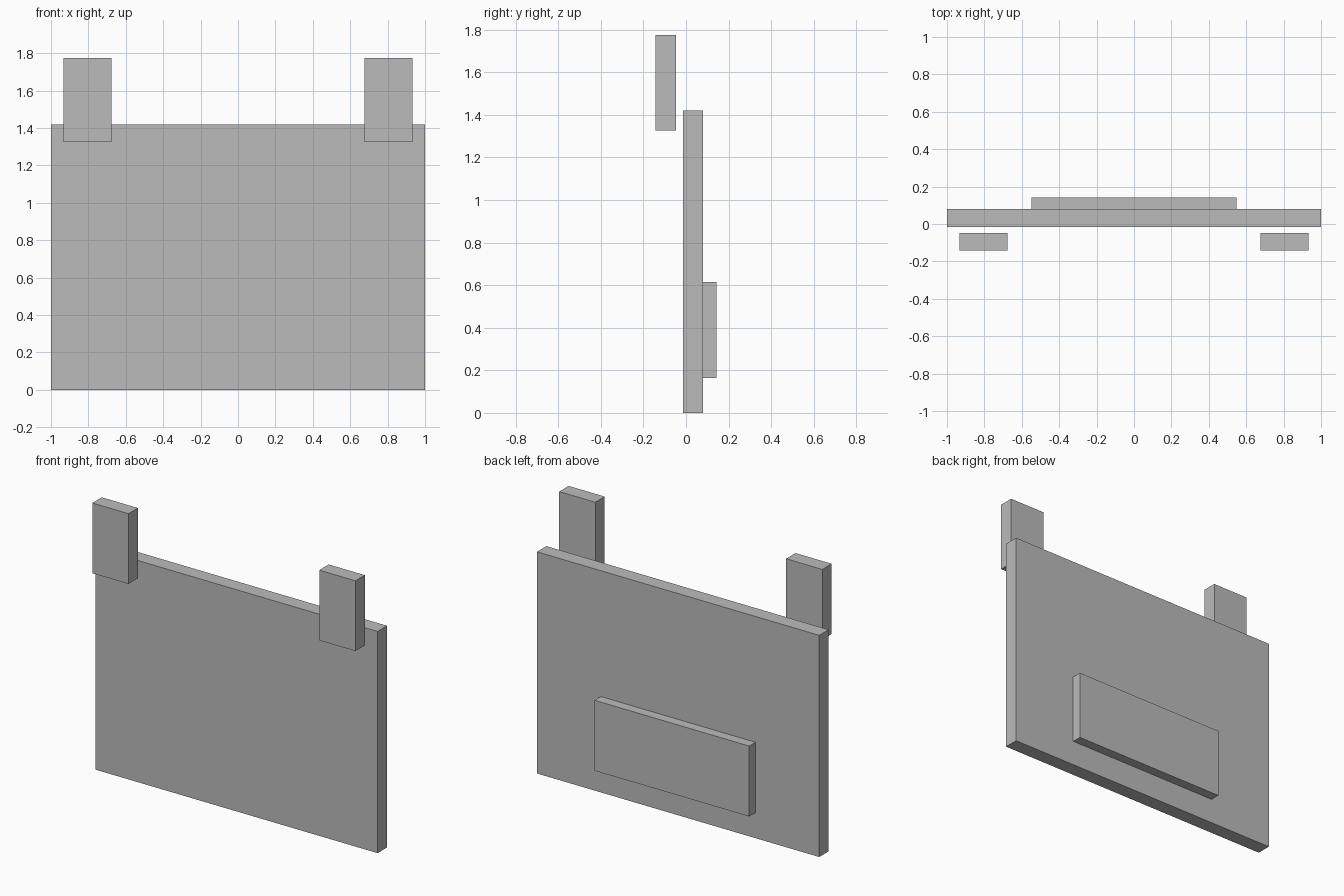
import bpy

if "Cube" in bpy.data.objects:
    bpy.data.objects.remove(bpy.data.objects["Cube"])

# One flat grey for every part
grey = bpy.data.materials.new("grey")
grey.diffuse_color = (0.5, 0.5, 0.5, 1.0)
grey.use_nodes = True
grey.node_tree.nodes["Principled BSDF"].inputs["Base Color"].default_value = grey.diffuse_color


def box(name, x, y, z):
    """Box spanning the given (low, high) ranges."""
    spans = (x, y, z)
    bpy.ops.mesh.primitive_cube_add(size=1)
    ob = bpy.context.object
    ob.name = name
    ob.scale = [b - a for a, b in spans]
    ob.location = [(a + b) / 2 for a, b in spans]
    bpy.ops.object.transform_apply(location=True, rotation=True, scale=True)
    ob.data.materials.append(grey)
    return ob


# Main upright board
box("panel", (-1, 1), (-0.015, 0.08), (0, 1.42))

# Raised plate on the back
box("back_plate", (-0.548, 0.548), (0.08, 0.143), (0.163, 0.614))

# Pair of upright tabs in front of the top edge, mirrored across x
tabs = box("top_tabs", (0.676, 0.932), (-0.143, -0.048), (1.325, 1.775))
tabs.modifiers.new("mirror", 'MIRROR')
